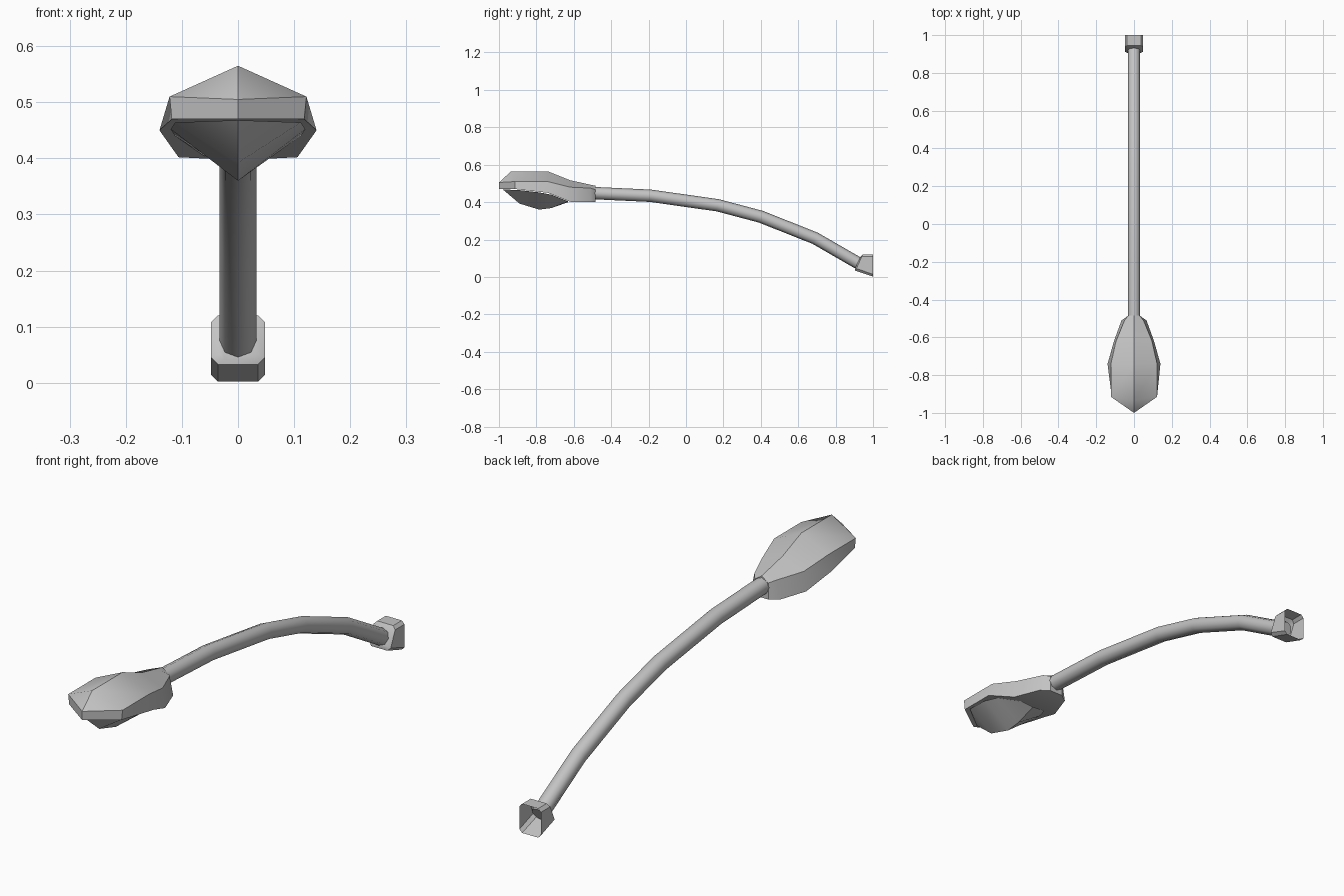
import bpy, bmesh, math
from mathutils import Vector

cube = bpy.data.objects.get("Cube")
if cube:
    bpy.data.objects.remove(cube, do_unlink=True)

grey = bpy.data.materials.new("light grey metal")
grey.use_nodes = True
colour = (0.55, 0.55, 0.55, 1)
grey.diffuse_color = colour
grey.node_tree.nodes["Principled BSDF"].inputs["Base Color"].default_value = colour


def loft(name, loops, cap_start, cap_end, closed=True, angle=35):
    """Skin a row of equally long point loops."""
    bm = bmesh.new()
    rings = [[bm.verts.new(p) for p in loop] for loop in loops]
    n = len(rings[0])
    for a, b in zip(rings, rings[1:]):
        for i in range(n if closed else n - 1):
            j = (i + 1) % n
            bm.faces.new((a[i], a[j], b[j], b[i]))
    if cap_start:
        bm.faces.new(rings[0][::-1])
    if cap_end:
        bm.faces.new(rings[-1])
    bmesh.ops.remove_doubles(bm, verts=bm.verts, dist=0.0005)
    bmesh.ops.recalc_face_normals(bm, faces=bm.faces)
    mesh = bpy.data.meshes.new(name)
    bm.to_mesh(mesh)
    bm.free()
    mesh.materials.append(grey)
    obj = bpy.data.objects.new(name, mesh)
    bpy.context.collection.objects.link(obj)
    bpy.ops.object.select_all(action='DESELECT')
    obj.select_set(True)
    bpy.context.view_layer.objects.active = obj
    bpy.ops.object.shade_smooth_by_angle(angle=math.radians(angle))
    return obj


# Curved arm: eight-sided tube along a bowed path
path = [Vector((0, y, z)) for y, z in (
    (-0.53, 0.45), (-0.19, 0.434), (0.17, 0.383), (0.4, 0.322),
    (0.69, 0.207), (0.91, 0.08), (0.94, 0.063))]
rings = []
for i, p in enumerate(path):
    d = (path[min(i + 1, len(path) - 1)] - path[max(i - 1, 0)]).normalized()
    up = Vector((1, 0, 0)).cross(d)
    rings.append([p + 0.033 * (Vector((math.cos(t), 0, 0)) + up * math.sin(t))
                  for t in (math.tau * k / 8 for k in range(8))])
loft("curved_arm", rings, False, True, angle=50)


# Wall socket: chamfered sleeve, open at the back
def socket_loop(half, top, bottom, cut):
    corners = []
    (yt, zt), (yb, zb) = top, bottom
    h = zt - zb
    for x, t in ((half - cut, 1), (half, 1 - cut / h), (half, cut / h), (half - cut, 0)):
        corners.append((x, yb + (yt - yb) * t, zb + h * t))
    return corners + [(-x, y, z) for x, y, z in reversed(corners)]


loft("wall_socket", [
    socket_loop(0.034, (0.932, 0.106), (0.902, 0.042), 0.01),
    socket_loop(0.048, (0.945, 0.12), (0.906, 0.033), 0.012),
    socket_loop(0.048, (1.0, 0.12), (1.0, 0.002), 0.012)], True, False)

# Lamp housing: ridge, shoulder and rim heights along the head
housing = []
for y, ridge, sw, sz, rw, rz in (
        (-1.0, 0.505, 0, 0.505, 0, 0.47),
        (-0.915, 0.565, 0.122, 0.51, 0.118, 0.47),
        (-0.74, 0.565, 0.122, 0.51, 0.14, 0.45),
        (-0.62, 0.517, 0.095, 0.48, 0.106, 0.402),
        (-0.51, 0.493, 0.05, 0.475, 0.066, 0.4),
        (-0.485, 0.488, 0.03, 0.467, 0.03, 0.4)):
    yr = -0.935 if y == -0.915 else y
    housing.append([(-rw, y, rz), (-sw, y, sz), (0, yr, ridge), (sw, y, sz), (rw, y, rz)])
loft("lamp_housing", housing, False, True, angle=40)

# Lens: shallow keel-shaped cover under the housing
lens = [[(-w, y, rim), (0, y, keel), (w, y, rim)] for y, w, rim, keel in (
    (-0.98, 0, 0.468, 0.468),
    (-0.89, 0.112, 0.464, 0.392),
    (-0.785, 0.12, 0.452, 0.36),
    (-0.72, 0.112, 0.44, 0.368),
    (-0.63, 0.06, 0.404, 0.4))]
loft("lamp_lens", lens, False, False, closed=False, angle=40)
